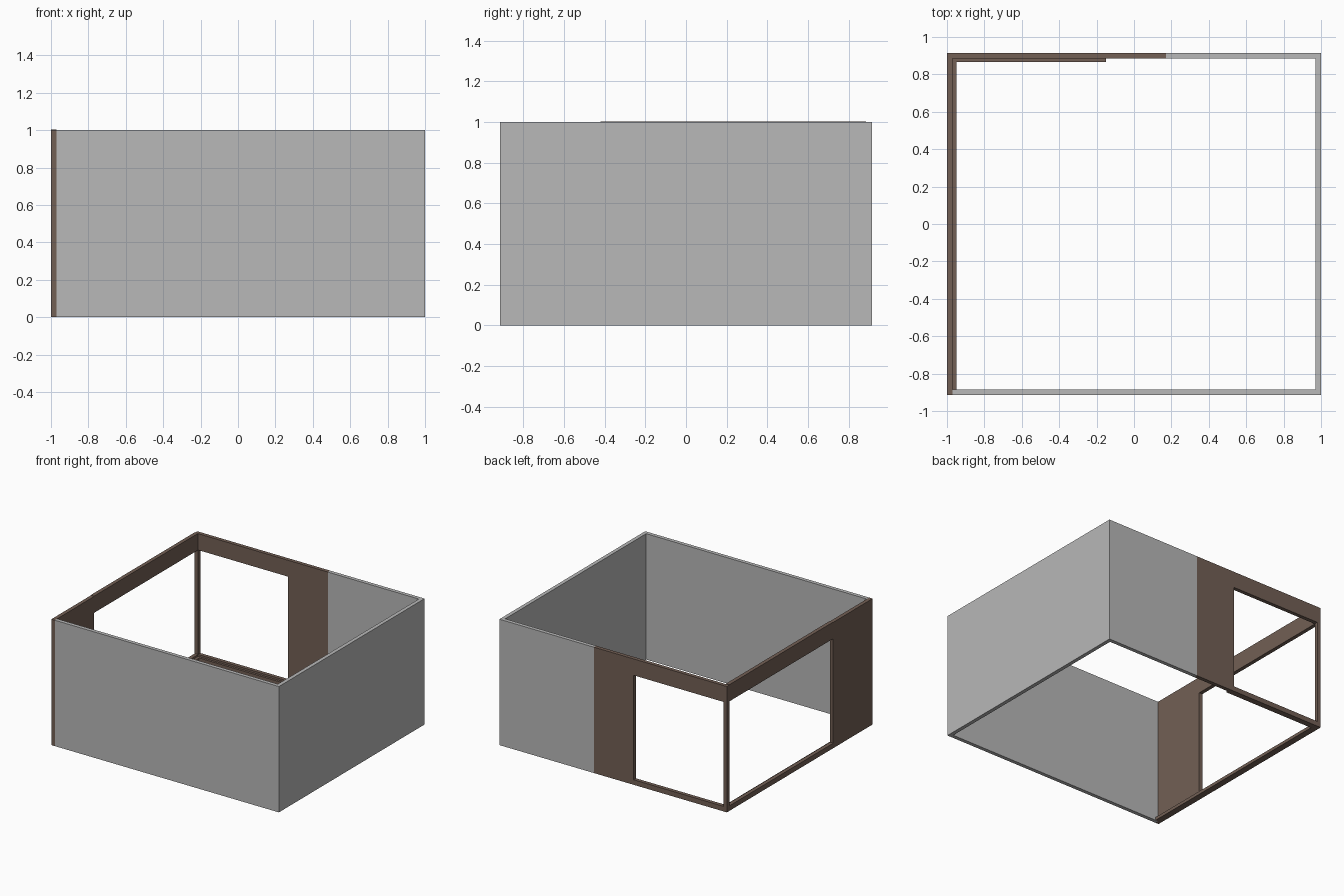
import bpy, bmesh

if "Cube" in bpy.data.objects:
    bpy.data.objects.remove(bpy.data.objects["Cube"])

X, Y, T = 1.0, 0.915, 0.03      # half width, half depth, wall thickness
OPEN_TOP, SILL = 0.87, 0.04     # heights of the corner opening


def material(name, rgb):
    m = bpy.data.materials.new(name)
    m.diffuse_color = (*rgb, 1)
    m.use_nodes = True
    m.node_tree.nodes["Principled BSDF"].inputs["Base Color"].default_value = m.diffuse_color
    return m


gray = material("wall gray", (0.48, 0.48, 0.48))
brown = material("frame brown", (0.17, 0.115, 0.09))


def prism(name, mat, outline, z0, z1):
    """Vertical extrusion of a counter-clockwise plan outline."""
    bm = bmesh.new()
    face = bm.faces.new([bm.verts.new((x, y, z0)) for x, y in outline])
    top = bmesh.ops.extrude_face_region(bm, geom=[face])["geom"]
    for v in top:
        if isinstance(v, bmesh.types.BMVert):
            v.co.z = z1
    bmesh.ops.recalc_face_normals(bm, faces=bm.faces)
    mesh = bpy.data.meshes.new(name)
    bm.to_mesh(mesh)
    bm.free()
    mesh.materials.append(mat)
    obj = bpy.data.objects.new(name, mesh)
    bpy.context.collection.objects.link(obj)
    return obj


def box(name, mat, x0, x1, y0, y1, z0, z1):
    return prism(name, mat, [(x0, y0), (x1, y0), (x1, y1), (x0, y1)], z0, z1)


# Gray walls: front, right and the right part of the back as one U
prism("gray_walls", gray,
      [(-X + T, -Y), (X, -Y), (X, Y), (0.17, Y), (0.17, Y - T),
       (X - T, Y - T), (X - T, -Y + T), (-X + T, -Y + T)], 0, 1)

# Brown solid panels beside the two openings
box("left_panel", brown, -X, -X + T, -Y, -0.42, 0, 1)
box("back_panel", brown, -0.18, 0.17, Y - T, Y, 0, 1)

# Thin post where the openings meet
box("corner_post", brown, -X, -X + T, Y - T, Y, 0, 1)

# Headers above the openings; the left one sits slightly proud
box("left_header", brown, -X, -X + T, -0.42, Y - T, OPEN_TOP, 1.003)
box("back_header", brown, -X + T, -0.18, Y - T, Y, OPEN_TOP, 1)

# Sills in the wall line
box("left_sill", brown, -X, -X + T, -0.42, Y - T, 0, SILL)
box("back_sill", brown, -X + T, -0.18, Y - T, Y, 0, SILL)

# Low track ledge running inside both sills
prism("inner_track", brown,
      [(-X + T, -Y + T), (-0.948, -Y + T), (-0.948, 0.867),
       (-0.15, 0.867), (-0.15, Y - T), (-X + T, Y - T)], 0, 0.025)
